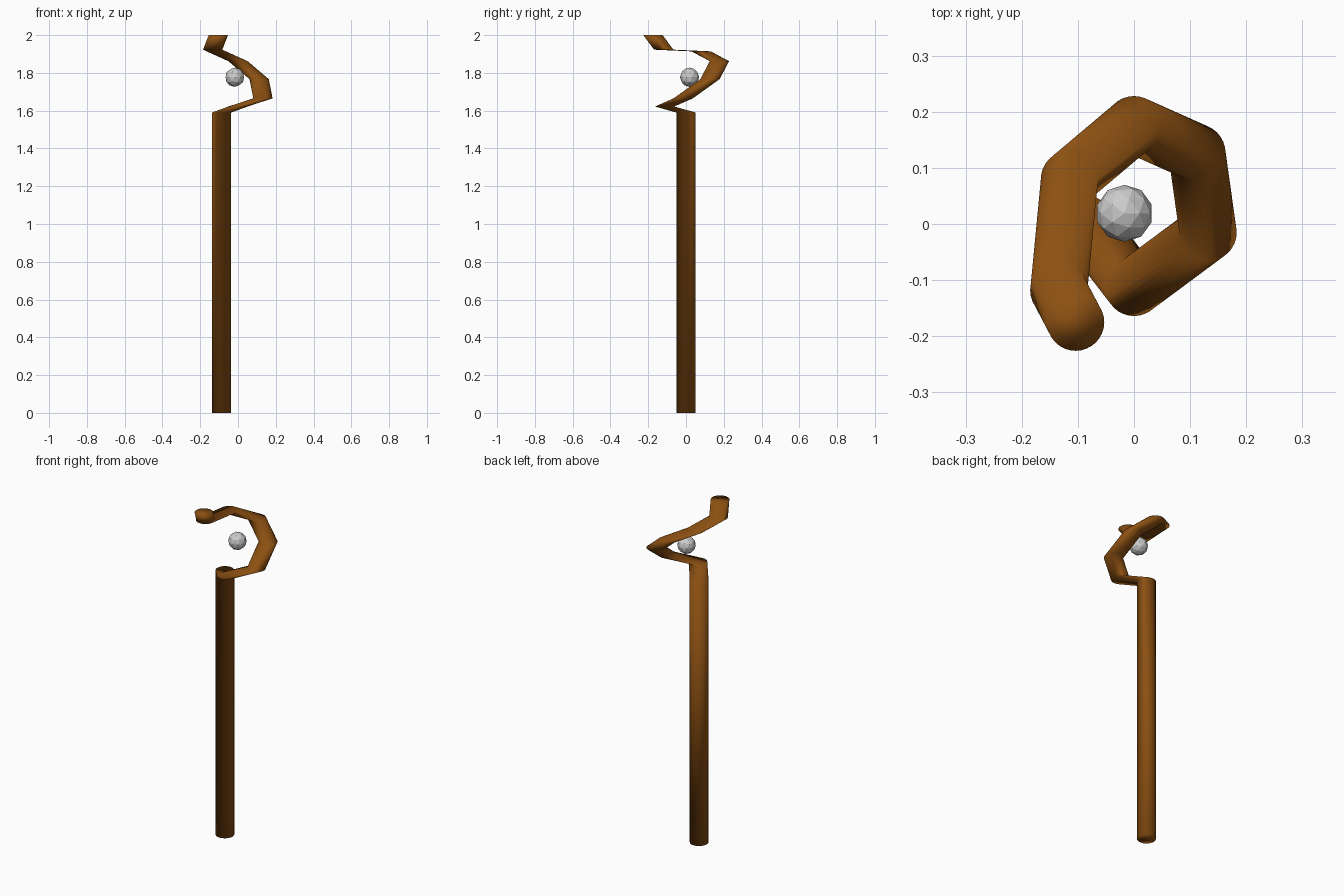
import bpy, bmesh
from math import cos, sin, pi

if "Cube" in bpy.data.objects:
    bpy.data.objects.remove(bpy.data.objects["Cube"])

wood = bpy.data.materials.new("wood")
wood.diffuse_color = (0.26, 0.08, 0.006, 1)
wood.use_nodes = True
wood.node_tree.nodes["Principled BSDF"].inputs["Base Color"].default_value = wood.diffuse_color

# Staff: a level circle extruded from point to point along the hooked path
SIDES, RADIUS = 32, 0.051
path = [(-0.087, 0, 0), (-0.087, 0, 1.59), (0, -0.113, 1.622), (0.132, -0.015, 1.665),
        (0.112, 0.127, 1.767), (0, 0.177, 1.862), (-0.115, 0.08, 1.914),
        (-0.134, -0.118, 1.923), (-0.104, -0.175, 2.0)]

bm = bmesh.new()
rings = [[bm.verts.new((x + RADIUS * cos(2 * pi * i / SIDES),
                        y + RADIUS * sin(2 * pi * i / SIDES), z))
          for i in range(SIDES)] for x, y, z in path]
for low, high in zip(rings, rings[1:]):
    for i in range(SIDES):
        j = (i + 1) % SIDES
        bm.faces.new((low[i], low[j], high[j], high[i]))
bm.faces.new(rings[0][::-1])
bm.faces.new(rings[-1])
for f in bm.faces:
    f.smooth = True
mesh = bpy.data.meshes.new("staff")
bm.to_mesh(mesh)
bm.free()
mesh.materials.append(wood)
staff = bpy.data.objects.new("staff", mesh)
bpy.context.collection.objects.link(staff)

# Faceted orb floating inside the hook
bpy.ops.mesh.primitive_ico_sphere_add(subdivisions=2, radius=0.051,
                                      location=(-0.017, 0.019, 1.777))
bpy.context.object.name = "orb"
